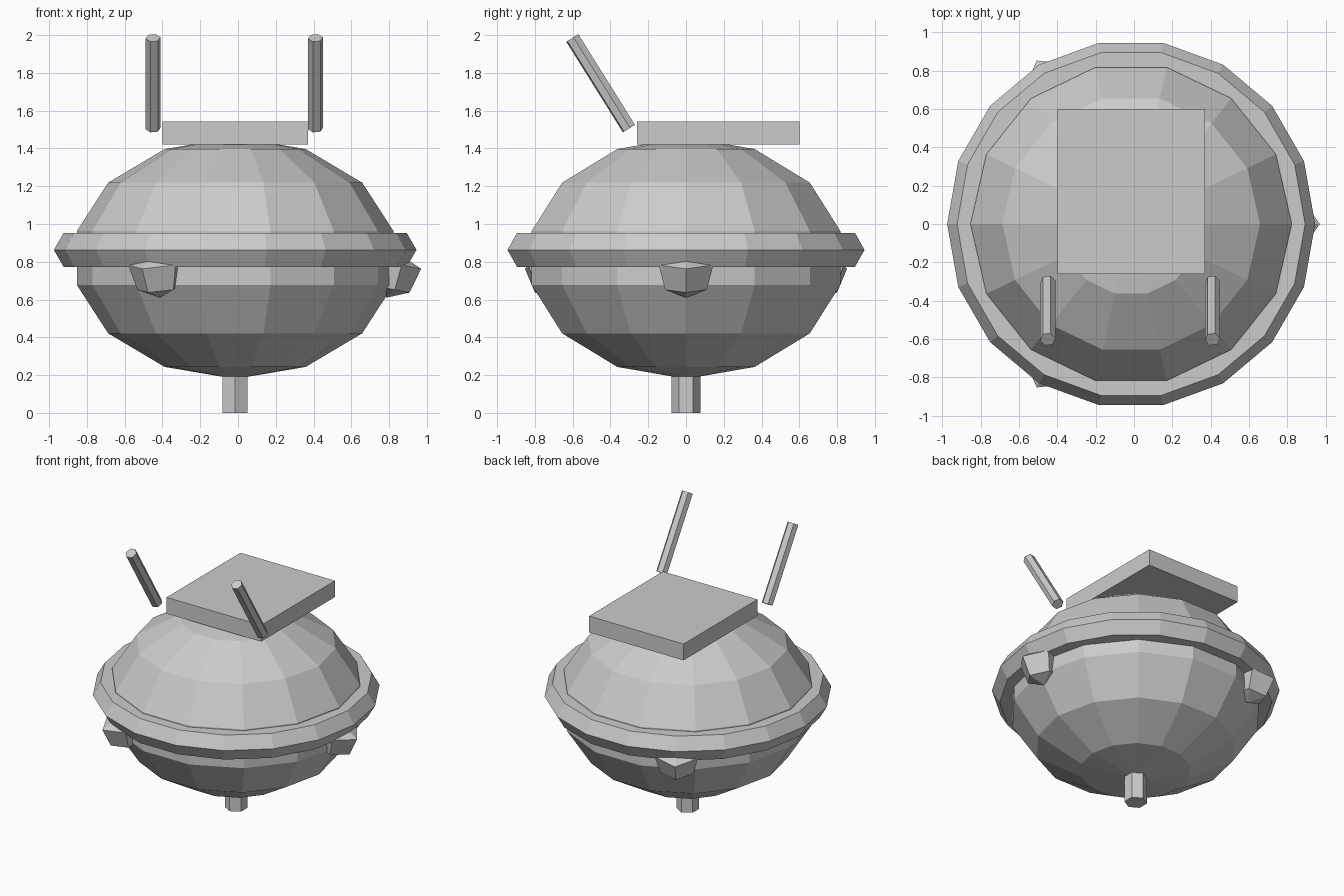
import bpy
import bmesh
from math import pi, sin, cos, radians
from mathutils import Matrix, Vector

cube = bpy.data.objects.get("Cube")
if cube:
    bpy.data.objects.remove(cube, do_unlink=True)

AXIS_X = -0.015  # the round parts sit slightly off centre

grey = bpy.data.materials.new("light grey")
grey.use_nodes = True
grey.diffuse_color = (0.6, 0.6, 0.6, 1)
grey.node_tree.nodes["Principled BSDF"].inputs["Base Color"].default_value = (0.6, 0.6, 0.6, 1)


def add_object(name, bm, matrix):
    bmesh.ops.recalc_face_normals(bm, faces=bm.faces)
    mesh = bpy.data.meshes.new(name)
    bm.to_mesh(mesh)
    bm.free()
    mesh.materials.append(grey)
    obj = bpy.data.objects.new(name, mesh)
    obj.matrix_world = matrix
    bpy.context.collection.objects.link(obj)
    return obj


def lathe(name, profile, sides, matrix, start=0.0, closed=False):
    """Turn a (radius, height) profile around z; radius 0 makes a pole."""
    bm = bmesh.new()
    rings = []
    for r, z in profile:
        count = sides if r > 0 else 1
        angles = [start + 2 * pi * i / sides for i in range(count)]
        rings.append([bm.verts.new((r * cos(a), r * sin(a), z)) for a in angles])
    pairs = list(zip(rings, rings[1:]))
    if closed:
        pairs.append((rings[-1], rings[0]))
    for low, high in pairs:
        for i in range(sides):
            j = (i + 1) % sides
            corners = [low[i % len(low)], low[j % len(low)],
                       high[j % len(high)], high[i % len(high)]]
            bm.faces.new(list(dict.fromkeys(corners)))
    if not closed:
        for ring in (rings[0], rings[-1]):
            if len(ring) > 1:
                bm.faces.new(ring)
    return add_object(name, bm, matrix)


def at(x, y, z):
    return Matrix.Translation((x, y, z))


# Faceted squashed body
body = [(0.86 * sin(pi * k / 7) if 0 < k < 7 else 0, -0.64 * cos(pi * k / 7))
        for k in range(8)]
lathe("body", body, 14, at(AXIS_X, 0, 0.82))

# Six-sided tube around the middle
rim = [(0.856 + 0.104 * cos(pi * k / 3), 0.104 * sin(pi * k / 3)) for k in range(6)]
lathe("rim", rim, 18, at(AXIS_X, 0, 0.863), closed=True)

# Stem underneath
lathe("stem", [(0.076, 0), (0.076, 0.22)], 6, at(AXIS_X, 0, 0), start=pi / 2)

# Three knobs under the rim, leaning outward
knob = [(0, 0), (0.116, 0.05), (0.152, 0.185), (0, 0.25)]
for i, side in enumerate(("left", "back_right", "front_right")):
    place = (at(AXIS_X, 0, 0) @ Matrix.Rotation(2 * pi * i / 3, 4, "Z")
             @ at(0.8, 0, 0.61) @ Matrix.Rotation(radians(11), 4, "Y"))
    lathe("knob_" + side, knob, 5, place)

# Flat slab on top
bm = bmesh.new()
bmesh.ops.create_cube(bm, size=1)
bmesh.ops.scale(bm, vec=(0.77, 0.86, 0.12), verts=bm.verts)
add_object("top_slab", bm, at(AXIS_X, 0.17, 1.482))

# Two rods leaning forward
direction = Vector((0, -0.3, 0.48))
lean = direction.to_track_quat("Z", "Y").to_matrix().to_4x4()
for side, x in (("left", 0.41), ("right", -0.45)):
    lathe("rod_" + side, [(0.04, 0), (0.04, direction.length)], 6,
          at(x, -0.302, 1.505) @ lean, start=radians(10))
